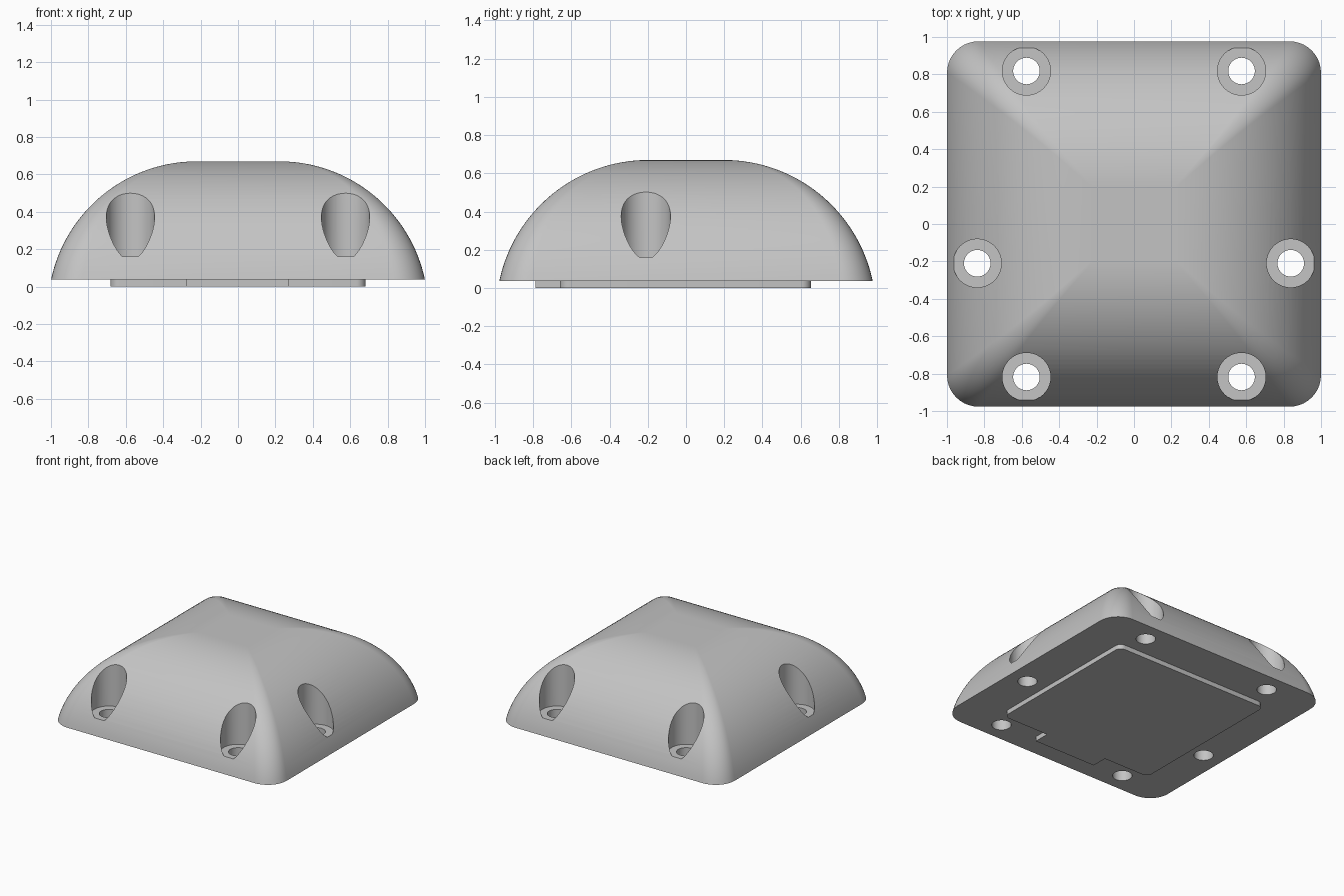
import bpy, bmesh, math

if "Cube" in bpy.data.objects:
    bpy.data.objects.remove(bpy.data.objects["Cube"])

grey = bpy.data.materials.new("grey")
grey.diffuse_color = (0.55, 0.55, 0.55, 1)
grey.use_nodes = True
grey.node_tree.nodes["Principled BSDF"].inputs["Base Color"].default_value = grey.diffuse_color


def make_object(name, bm):
    bmesh.ops.recalc_face_normals(bm, faces=bm.faces)
    mesh = bpy.data.meshes.new(name)
    bm.to_mesh(mesh)
    bm.free()
    mesh.materials.append(grey)
    ob = bpy.data.objects.new(name, mesh)
    bpy.context.collection.objects.link(ob)
    return ob


def loft(name, rings):
    """Closed solid through rings with equal point counts."""
    bm = bmesh.new()
    loops = [[bm.verts.new(p) for p in ring] for ring in rings]
    n = len(loops[0])
    for a, b in zip(loops, loops[1:]):
        for i in range(n):
            j = (i + 1) % n
            bm.faces.new((a[i], a[j], b[j], b[i]))
    bm.faces.new(loops[0][::-1])
    bm.faces.new(loops[-1])
    return make_object(name, bm)


def corner(cx, cy, r, quarter, z, segs=10):
    return [(cx + r * math.cos(a), cy + r * math.sin(a), z)
            for a in (math.pi / 2 * (quarter + i / segs) for i in range(segs + 1))]


def rounded_rect(hx, hy, r, z):
    pts = []
    for q, (sx, sy) in enumerate(((1, 1), (-1, 1), (-1, -1), (1, -1))):
        pts += corner(sx * (hx - r), sy * (hy - r), r, q, z)
    return pts


def circle(x, y, r, z, n=64):
    return [(x + r * math.cos(math.tau * i / n), y + r * math.sin(math.tau * i / n), z)
            for i in range(n)]


def smooth(ob):
    bpy.ops.object.select_all(action='DESELECT')
    ob.select_set(True)
    bpy.context.view_layer.objects.active = ob
    bpy.ops.object.shade_smooth_by_angle(angle=math.radians(30))


# Domed body: circular-arc sides, corner rounding shrinking towards the flat top
BASE, ARC_R, ARC_Z, FLAT = 0.037, 0.7965, -0.1265, 0.22
start = math.asin((BASE - ARC_Z) / ARC_R)
STEPS = 32
rings = []
for i in range(STEPS + 1):
    a = start + (math.pi / 2 - start) * i / STEPS
    c = max(math.cos(a), 0)
    hx = FLAT + ARC_R * c
    rings.append(rounded_rect(hx, hx - 0.023, 0.008 + 0.165 * c ** 1.5,
                              ARC_Z + ARC_R * math.sin(a)))
body = loft("body", rings)

# Counterbored screw holes
holes = [(sx * 0.575, sy * 0.818) for sx in (-1, 1) for sy in (-1, 1)]
holes += [(sx * 0.838, -0.21) for sx in (-1, 1)]
bpy.context.view_layer.objects.active = body
for x, y in holes:
    cutter = loft("hole_cutter", [circle(x, y, 0.071, -0.2), circle(x, y, 0.071, 0.16),
                                  circle(x, y, 0.129, 0.16), circle(x, y, 0.129, 1.0)])
    cutter.hide_render = True
    mod = body.modifiers.new("hole", 'BOOLEAN')
    mod.operation = 'DIFFERENCE'
    mod.solver = 'EXACT'
    mod.object = cutter
    bpy.ops.object.modifier_apply(modifier=mod.name)
    bpy.data.objects.remove(cutter)
smooth(body)

# Base plate with rounded corners and a front tab
def plate_outline(z):
    pts = []
    for q, (sx, cy) in enumerate(((1, 0.603), (-1, 0.603), (-1, -0.61), (1, -0.61))):
        pts += corner(sx * 0.632, cy, 0.05, q, z)
        if q == 2:
            pts += [(-0.277, -0.66, z), (-0.277, -0.787, z),
                    (0.273, -0.787, z), (0.273, -0.66, z)]
    return pts


plate = loft("base_plate", [plate_outline(0), plate_outline(0.05)])
smooth(plate)
